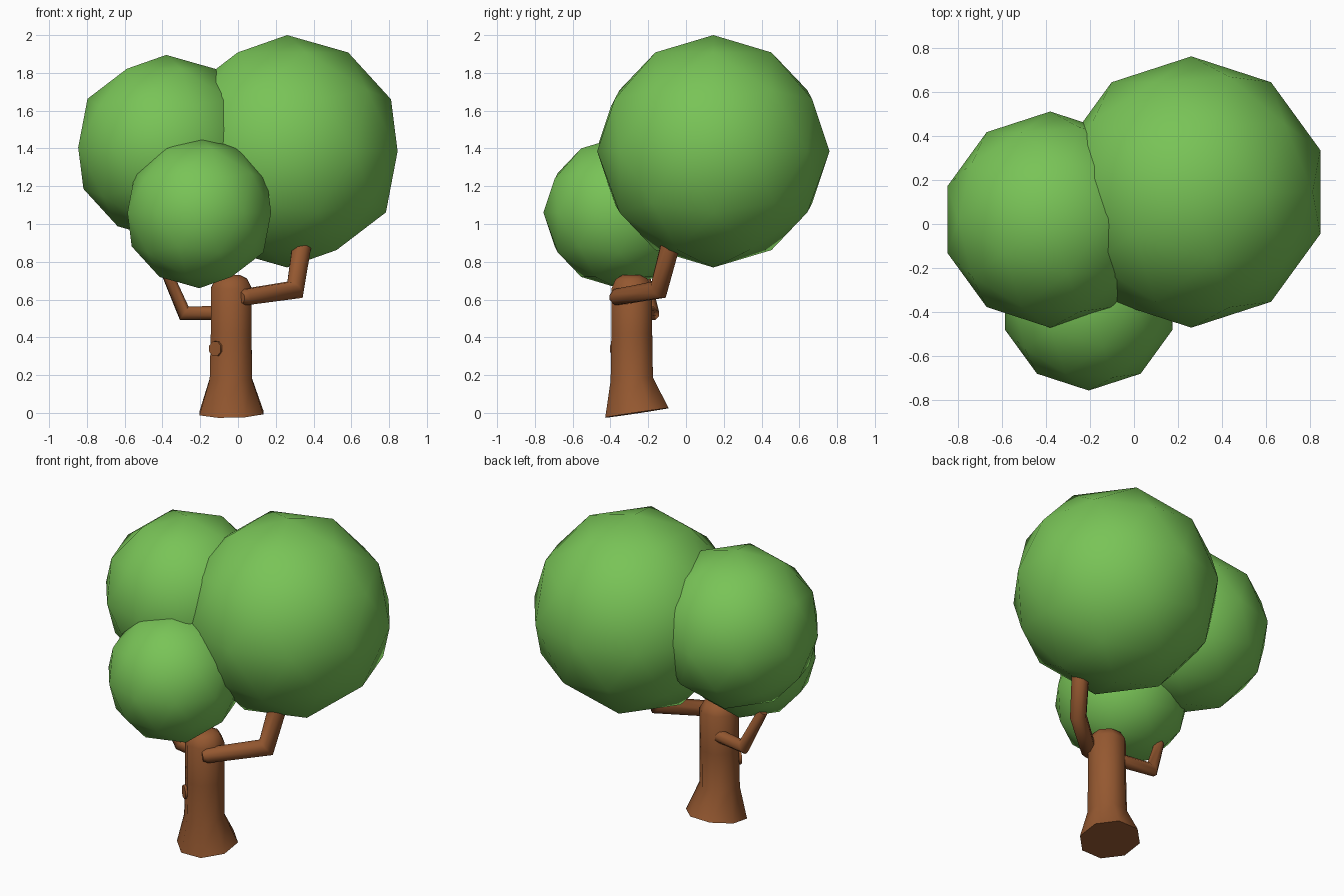
import bpy, bmesh, math
from mathutils import Vector

if "Cube" in bpy.data.objects:
    bpy.data.objects.remove(bpy.data.objects["Cube"])


def material(name, rgb):
    m = bpy.data.materials.new(name)
    m.diffuse_color = (*rgb, 1)
    m.use_nodes = True
    m.node_tree.nodes["Principled BSDF"].inputs["Base Color"].default_value = m.diffuse_color
    return m


green = material("leaf green", (0.19, 0.55, 0.095))
brown = material("bark brown", (0.30, 0.098, 0.03))


def leaf_ball(name, centre, radius):
    bpy.ops.mesh.primitive_ico_sphere_add(subdivisions=2, radius=radius, location=centre)
    ob = bpy.context.object
    ob.name = name
    ob.data.materials.append(green)
    bpy.ops.object.shade_smooth()


def tube(name, points, radii, sides=8):
    """Tube through points, with mitred elbows and closed ends."""
    pts = [Vector(p) for p in points]
    bm = bmesh.new()
    rings = []
    side = None
    for i, (p, r) in enumerate(zip(pts, radii)):
        d_in = (p - pts[max(i - 1, 0)]).normalized()
        d_out = (pts[min(i + 1, len(pts) - 1)] - p).normalized()
        axis = (d_in + d_out).normalized()
        if side is None:
            ref = Vector((1, 0, 0)) if abs(axis.z) > 0.7 else Vector((0, 0, 1))
            side = ref
        u = (side - axis * side.dot(axis)).normalized()
        v = axis.cross(u)
        side = u
        # stretch the ring in the bend plane so the width stays even
        bend = d_out - d_in
        stretch = 1.0
        if 0 < i < len(pts) - 1 and bend.length > 0.05:
            stretch = 1 / max(axis.dot(d_in), 0.5)
            bend.normalize()
        ring = []
        for k in range(sides):
            a = 2 * math.pi * (k + 0.5) / sides
            o = (u * math.cos(a) + v * math.sin(a)) * r
            if stretch > 1:
                o += bend * o.dot(bend) * (stretch - 1)
            ring.append(bm.verts.new(p + o))
        rings.append(ring)
    for a, b in zip(rings, rings[1:]):
        for k in range(sides):
            n = (k + 1) % sides
            bm.faces.new((a[k], a[n], b[n], b[k]))
    bm.faces.new(rings[0][::-1])
    bm.faces.new(rings[-1])
    bmesh.ops.recalc_face_normals(bm, faces=bm.faces)
    me = bpy.data.meshes.new(name)
    bm.to_mesh(me)
    bm.free()
    me.materials.append(brown)
    ob = bpy.data.objects.new(name, me)
    bpy.context.collection.objects.link(ob)
    bpy.ops.object.select_all(action='DESELECT')
    ob.select_set(True)
    bpy.context.view_layer.objects.active = ob
    bpy.ops.object.shade_smooth_by_angle(angle=math.radians(60))


# Foliage
leaf_ball("large_foliage", (0.26, 0.145, 1.385), 0.615)
leaf_ball("left_foliage", (-0.38, 0.02, 1.405), 0.49)
leaf_ball("front_foliage", (-0.205, -0.355, 1.06), 0.40)

# Trunk with flared foot and rounded top
tube("trunk",
     [(-0.035, -0.26, 0), (-0.038, -0.287, 0.18), (-0.036, -0.287, 0.42),
      (-0.036, -0.287, 0.66), (-0.036, -0.29, 0.71), (-0.036, -0.29, 0.73)],
     [0.183, 0.121, 0.117, 0.117, 0.09, 0.05])

# Right branch, starting as a knob on the trunk's front
tube("right_branch",
     [(0.015, -0.385, 0.61), (0.035, -0.365, 0.613), (0.302, -0.145, 0.652),
      (0.34, -0.08, 0.90)],
     [0.03, 0.046, 0.05, 0.054])

# Left branch
tube("left_branch",
     [(-0.06, -0.22, 0.53), (-0.285, -0.178, 0.528), (-0.385, -0.23, 0.76)],
     [0.04, 0.037, 0.03])

# Cut-off stub low on the trunk
tube("branch_stub", [(-0.06, -0.30, 0.34), (-0.122, -0.378, 0.34)], [0.045, 0.042])
